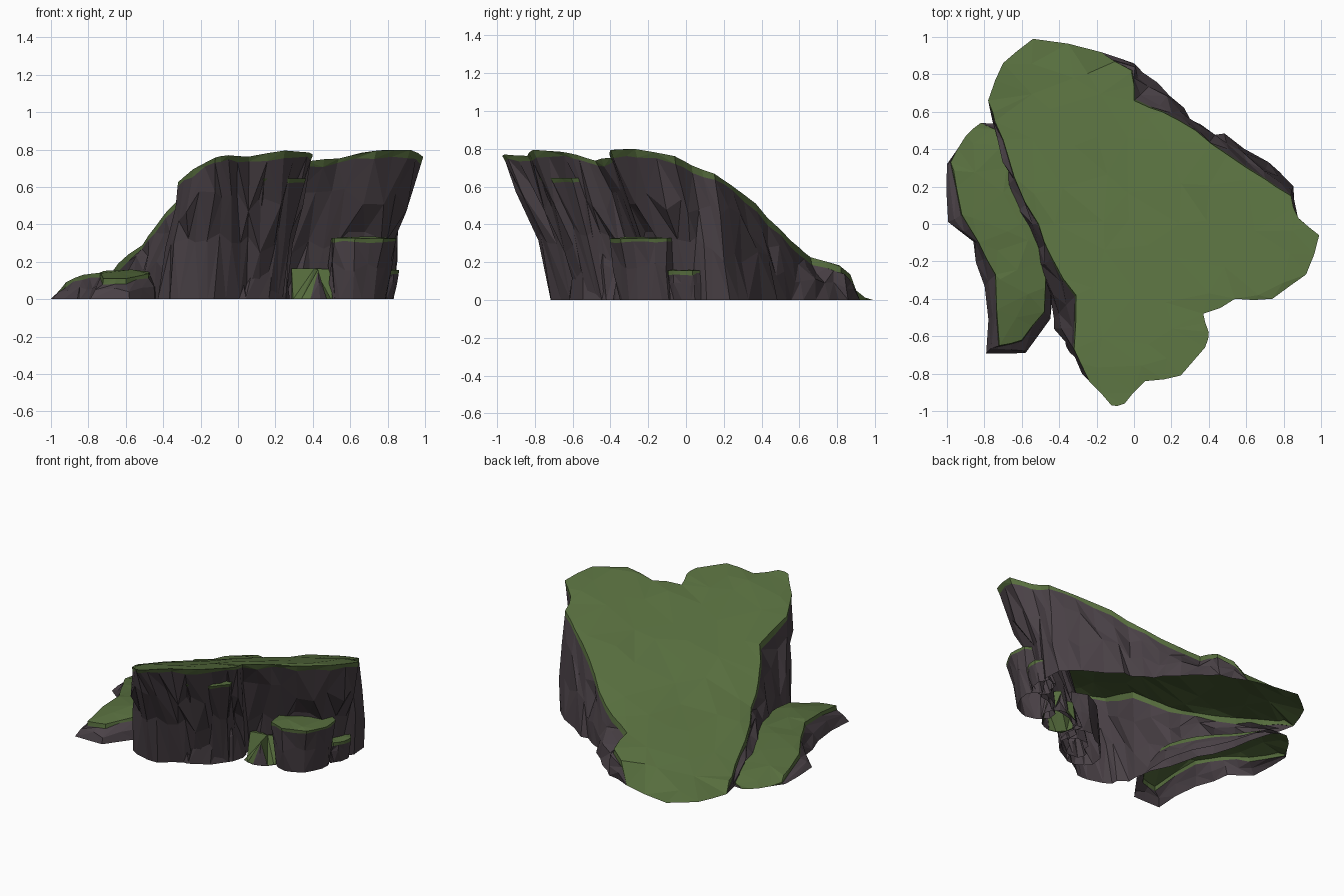
import bpy, bmesh, math, random
from mathutils import Vector
from mathutils.geometry import delaunay_2d_cdt

if "Cube" in bpy.data.objects:
    bpy.data.objects.remove(bpy.data.objects["Cube"])

random.seed(4)


def material(name, color):
    m = bpy.data.materials.new(name)
    m.diffuse_color = color
    m.use_nodes = True
    m.node_tree.nodes["Principled BSDF"].inputs["Base Color"].default_value = m.diffuse_color
    return m


ROCK = material("rock", (0.068, 0.053, 0.062, 1))
GRASS = material("grass", (0.095, 0.155, 0.048, 1))


def jit(a):
    return random.uniform(-a, a)


def interp(table, t):
    """Piecewise-linear height lookup."""
    if t <= table[0][0]:
        return table[0][1]
    for (a, za), (b, zb) in zip(table, table[1:]):
        if t <= b:
            return za + (zb - za) * (t - a) / (b - a)
    return table[-1][1]


def build(name, pairs, height, levels, step, lip=0.035, rough=0.02, grassy=True):
    """Faceted rock: a grass cap over a rim, then wall rings running down to the base.
    pairs = (top x, top y, base x, base y); levels = (height fraction, outward blend)."""
    rim, base = [], []
    for i, p in enumerate(pairs):
        q = pairs[(i + 1) % len(pairs)]
        for k in (0, 0.5):
            v = [a + (b - a) * k for a, b in zip(p, q)]
            if k:
                v = [c + jit(rough * 0.5) for c in v]
            flat = math.hypot(v[0] - v[2], v[1] - v[3]) < 0.012
            rim.append(Vector((v[0], v[1], 0.0 if flat else height(v[0], v[1]))))
            base.append(Vector((v[2], v[3], 0)))
    n = len(rim)
    bm = bmesh.new()
    rings = [[bm.verts.new(p) for p in rim]]
    # grass lip just below the rim
    rings.append([bm.verts.new((*(p.lerp(b, 0.06)).xy, max(0, p.z - lip * random.uniform(0.6, 1.3))))
                  for p, b in zip(rim, base)])
    for frac, blend in levels:
        ring = []
        for p, b in zip(rim, base):
            c = p.lerp(b, blend)
            r = rough if p.z > 0.08 else 0
            ring.append(bm.verts.new((c.x + jit(r), c.y + jit(r), p.z * max(0, frac + (jit(0.09) if frac else 0)))))
        rings.append(ring)
    for r, (up, low) in enumerate(zip(rings, rings[1:])):
        for i in range(n):
            j = (i + 1) % n
            a, b, c, d = up[i], low[i], low[j], up[j]
            tris = ((a, b, c), (a, c, d)) if random.random() < 0.5 else ((a, b, d), (b, c, d))
            for t in tris:
                f = bm.faces.new(t)
                f.material_index = 1 if r == 0 and grassy else 0
    # cap: triangulated outline with scattered interior points
    xs, ys = [p.x for p in rim], [p.y for p in rim]
    pts = [p.xy for p in rim]
    y = min(ys)
    while y < max(ys):
        x = min(xs)
        while x < max(xs):
            pts.append(Vector((x + jit(step * 0.35), y + jit(step * 0.35))))
            x += step
        y += step
    vo, _, fo, ov, _, _ = delaunay_2d_cdt(pts, [], [list(range(n))], 1, 1e-5)
    made = {}
    for f in fo:
        for i in f:
            if i not in made:
                k = [o for o in ov[i] if o < n]
                x, y = vo[i]
                made[i] = rings[0][k[0]] if k else bm.verts.new((x, y, height(x, y) + jit(0.008) + 0.008))
        face = bm.faces.new([made[i] for i in f])
        face.material_index = 1 if grassy else 0
    bmesh.ops.dissolve_degenerate(bm, dist=1e-4, edges=bm.edges[:])
    bmesh.ops.recalc_face_normals(bm, faces=bm.faces[:])
    if sum(f.normal.z * f.calc_area() for f in bm.faces) < 0:
        bmesh.ops.reverse_faces(bm, faces=bm.faces[:])
    me = bpy.data.meshes.new(name)
    bm.to_mesh(me)
    bm.free()
    me.materials.append(ROCK)
    me.materials.append(GRASS)
    ob = bpy.data.objects.new(name, me)
    bpy.context.collection.objects.link(ob)
    return ob


# main cliff: slope rises from the back-left tip to the overhanging front-right face
SLOPE = [(-1.1, 0), (-0.82, 0.1), (-0.58, 0.2), (-0.3, 0.3), (-0.09, 0.42), (0.05, 0.52),
         (0.32, 0.63), (0.6, 0.735), (0.8, 0.8)]
main = [
    (-.12, -.97, -.17, -.73), (-.05, -.96, -.05, -.66), (.06, -.84, .05, -.58), (.25, -.81, .15, -.5),
    (.38, -.66, .2, -.4), (.40, -.58, .22, -.32), (.37, -.48, .25, -.24), (.54, -.40, .4, -.2),
    (.74, -.40, .55, -.15), (.92, -.27, .7, -.08), (.99, -.06, .78, .03), (.88, .03, .82, .1),
    (.84, .15, .83, .23), (.70, .24, .7, .33), (.50, .37, .48, .48), (.33, .50, .36, .52),
    (.15, .60, .28, .63), (0, .66, .12, .77), (-.01, .82, 0, .84), (-.18, .92, -.18, .92),
    (-.54, .99, -.54, .99), (-.70, .86, -.70, .86), (-.78, .66, -.78, .66), (-.70, .45, -.73, .45),
    (-.64, .25, -.67, .2), (-.51, 0, -.56, -.05), (-.44, -.18, -.5, -.25), (-.31, -.38, -.42, -.5),
    (-.32, -.67, -.38, -.62), (-.24, -.84, -.3, -.68)]
build("main_cliff", main, lambda x, y: interp(SLOPE, 0.64 * x - 0.77 * y),
      [(0.7, 0.35), (0.38, 0.72), (0, 1)], 0.2)

# low side outcrop on the left
side = [
    (-.72, -.65, -.78, -.69), (-.6, -.62, -.58, -.7), (-.48, -.47, -.44, -.5), (-.47, -.2, -.42, -.2),
    (-.52, 0, -.48, 0), (-.63, .25, -.6, .25), (-.69, .48, -.68, .53), (-.82, .54, -.82, .54),
    (-.9, .47, -.9, .47), (-.98, .33, -1, .32), (-.92, .05, -1, .02), (-.83, -.1, -.87, -.1),
    (-.74, -.27, -.8, -.33)]
SIDE_Z = [(-0.6, 0.11), (-0.4, 0.15), (-0.1, 0.13), (0.1, 0.105), (0.54, 0.0)]
build("side_outcrop", side,
      lambda x, y: max(0, interp(SIDE_Z, y) - 0.3 * max(0, -0.85 - x)), [(0.45, 0.6), (0, 1)], 0.13, 0.025, 0.012)


def column(name, cx, cy, rx, ry, rot, z, shrink, shift, grassy=True):
    """Rounded ledge block; the base is the outline shrunk and shifted."""
    pairs = []
    for i in range(8):
        a = math.tau * i / 8
        u, v = rx * math.cos(a) * random.uniform(.9, 1.05), ry * math.sin(a) * random.uniform(.9, 1.05)
        x = u * math.cos(rot) - v * math.sin(rot)
        y = u * math.sin(rot) + v * math.cos(rot)
        pairs.append((cx + x, cy + y, cx + x * shrink + shift[0], cy + y * shrink + shift[1]))
    return build(name, pairs, lambda x, y: z + 0.1 * (x - cx) * (y - cy), [(0.55, 0.55), (0, 1)], 0.12,
                 0.02, 0.015, grassy)


# grassy ledges and bare footing on the front-right face
R = math.radians(40)
column("upper_ledge", .20, -.62, .20, .13, R, .645, .65, (-.08, .17))
column("front_footing", .09, -.46, .2, .13, R, .31, 1.15, (.0, .02), False)
column("middle_ledge", .68, -.23, .21, .15, R, .325, .88, (-.03, .03))
column("lower_front_ledge", .41, -.27, .14, .11, R, .16, 1.05, (0, 0))
column("lower_right_ledge", .79, -.01, .1, .07, math.radians(70), .155, 1.0, (-.03, .02))
